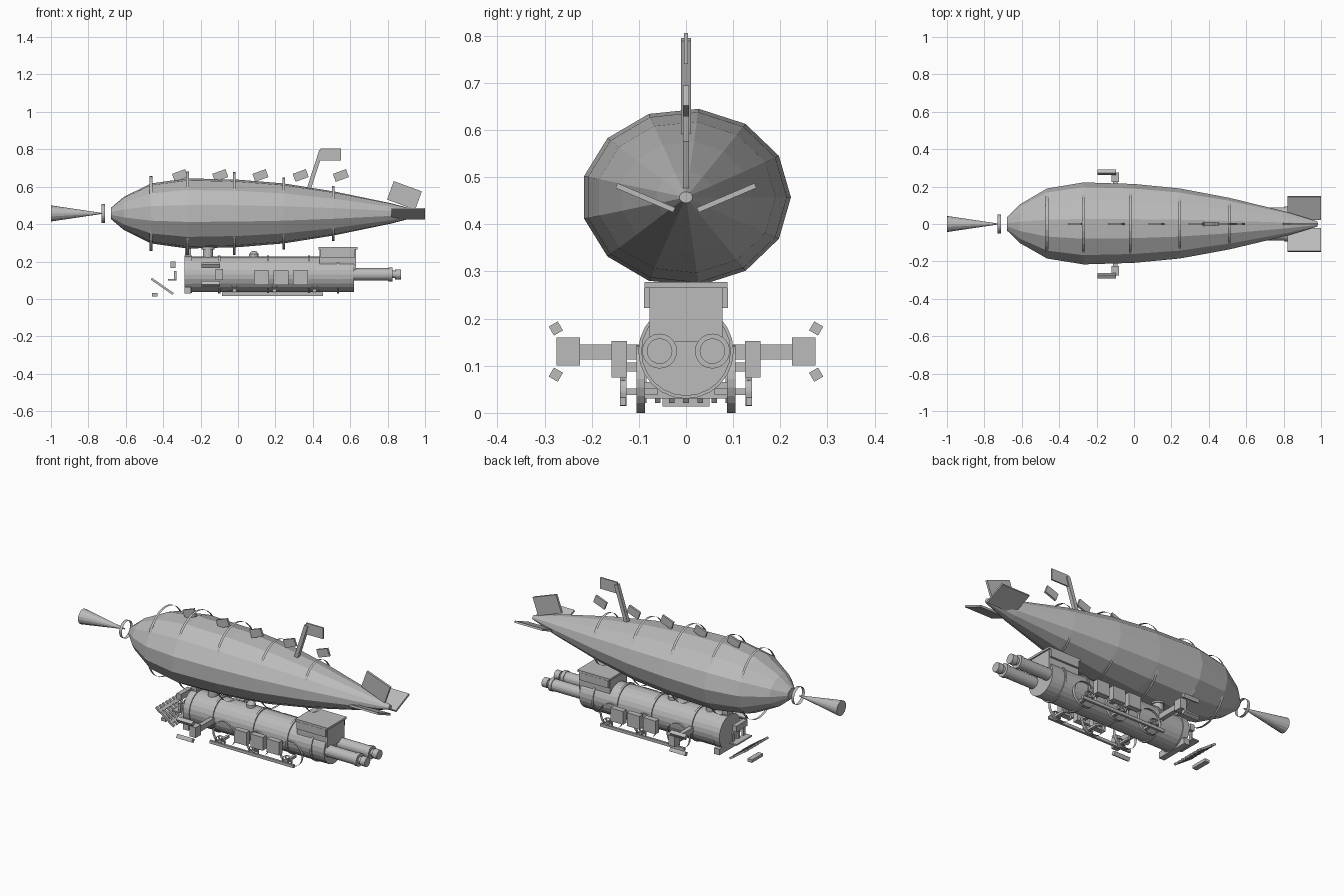
import bpy, bmesh, math
from mathutils import Euler

cube = bpy.data.objects.get("Cube")
if cube:
    bpy.data.objects.remove(cube, do_unlink=True)

grey = bpy.data.materials.new("plain_grey")
grey.use_nodes = True
COLOUR = (0.5, 0.5, 0.5, 1)
grey.diffuse_color = COLOUR
grey.node_tree.nodes["Principled BSDF"].inputs["Base Color"].default_value = COLOUR


def finish(name, bm, loc=(0, 0, 0), rot=(0, 0, 0)):
    mesh = bpy.data.meshes.new(name)
    bmesh.ops.recalc_face_normals(bm, faces=bm.faces)
    bm.to_mesh(mesh)
    bm.free()
    mesh.materials.append(grey)
    obj = bpy.data.objects.new(name, mesh)
    obj.location = loc
    obj.rotation_euler = Euler([math.radians(a) for a in rot])
    bpy.context.collection.objects.link(obj)
    return obj


def block(name, loc, size, rot=(0, 0, 0)):
    bm = bmesh.new()
    bmesh.ops.create_cube(bm, size=1)
    bmesh.ops.scale(bm, vec=size, verts=bm.verts)
    return finish(name, bm, loc, rot)


def span(name, xs, ys, zs):
    """Box given by its limits on each axis."""
    lims = (xs, ys, zs)
    return block(name, [sum(l) / 2 for l in lims], [abs(l[1] - l[0]) for l in lims])


def loft(name, stations, loc, sides, caps=True, squash=1, rot=(0, 0, 0)):
    """Rings of (position, radius) along x; squash scales the height."""
    bm = bmesh.new()
    rings = []
    for x, r in stations:
        angles = [math.tau * i / sides for i in range(sides)]
        rings.append([bm.verts.new((x, r * math.cos(a), squash * r * math.sin(a)))
                      for a in angles])
    for a, b in zip(rings, rings[1:]):
        for i in range(sides):
            j = (i + 1) % sides
            bm.faces.new((a[i], a[j], b[j], b[i]))
    if caps:
        bm.faces.new(rings[0])
        bm.faces.new(rings[-1])
    return finish(name, bm, loc, rot)


AXIS_Z = 0.457
SQUASH = 0.85
UPRIGHT = (0, -90, 0)

# Gas envelope with its thin hoops
loft("envelope", [(-0.68, 0.035), (-0.61, 0.105), (-0.465, 0.19), (-0.27, 0.2225),
                  (0, 0.214), (0.245, 0.19), (0.51, 0.14), (0.82, 0.064), (0.98, 0.014)],
     (0, 0, AXIS_Z), 13, squash=SQUASH)
for x, r in ((-0.465, 0.2), (-0.27, 0.224), (-0.02, 0.222), (0.245, 0.193), (0.51, 0.147)):
    loft("envelope_hoop", [(-0.007, r * SQUASH), (0.007, r * SQUASH)],
         (x, 0, AXIS_Z), 32, caps=False, squash=1 / SQUASH)

# Nose ring and cone
loft("nose_ring", [(-0.73, 0.05), (-0.712, 0.05)], (0, 0, AXIS_Z), 24, caps=False)
loft("nose_cone", [(-1, 0.043), (-0.73, 0.003)], (0, 0, AXIS_Z), 16)

# Pennants, mast and tail fins
for i in range(5):
    block("pennant", (-0.31 + 0.215 * i, 0, 0.66), (0.075, 0.012, 0.045), (0, -20, 0))
block("mast", (0.41, 0, 0.685), (0.022, 0.022, 0.225), (0, 18, 0))
span("mast_flag", (0.44, 0.55), (-0.004, 0.004), (0.74, 0.805))
block("tail_fin_top", (0.89, 0, 0.553), (0.16, 0.013, 0.105), (0, 20, 0))
for s in (-1, 1):
    block("tail_fin_side", (0.91, s * 0.086, 0.456), (0.18, 0.133, 0.011), (s * 23, 0, 0))

# Boiler, bands, chimney and dome
BOILER_Z = 0.131
loft("boiler", [(-0.25, 0.095), (0.62, 0.095)], (0, 0, BOILER_Z), 24)
loft("smokebox_front", [(-0.285, 0.1), (-0.245, 0.1)], (0, 0, BOILER_Z), 24)
for x in (-0.1, 0.16, 0.38, 0.535):
    loft("boiler_band", [(x - 0.006, 0.101), (x + 0.006, 0.101)], (0, 0, BOILER_Z), 24)
loft("chimney", [(0.2, 0.027), (0.265, 0.027), (0.265, 0.034), (0.278, 0.034)],
     (-0.16, 0, 0), 16, rot=UPRIGHT)
loft("steam_dome", [(0.2, 0.025), (0.24, 0.025), (0.252, 0.016), (0.257, 0.005)],
     (0.085, 0, 0), 16, rot=UPRIGHT)
span("front_lamp", (-0.283, -0.25), (-0.025, 0.025), (0.215, 0.27))
span("buffer_beam", (-0.285, -0.25), (-0.1, 0.1), (0.03, 0.065))

# Cab
span("cab", (0.435, 0.63), (-0.077, 0.077), (0.15, 0.268))
for s in (-1, 1):
    span("cab_side", (0.44, 0.625), (s * 0.077, s * 0.089), (0.222, 0.265))
span("cab_roof", (0.43, 0.638), (-0.088, 0.088), (0.265, 0.277))

# Rear exhaust pipes
for s in (-1, 1):
    loft("exhaust_pipe", [(0.55, 0.033), (0.805, 0.033), (0.805, 0.037), (0.825, 0.037),
                          (0.825, 0.02), (0.84, 0.02), (0.84, 0.027), (0.872, 0.027)],
         (0, s * 0.056, BOILER_Z), 20)

# Running gear and side thrusters
for s in (-1, 1):
    span("running_rail", (-0.085, 0.455), (s * 0.127, s * 0.14), (0.016, 0.033))
    for x in (-0.02, 0.195, 0.41):
        loft("wheel_rim", [(-0.009, 0.072), (0.009, 0.072)], (x, s * 0.096, 0.072),
             24, caps=False, rot=(0, 0, 90))
        loft("crank_rim", [(-0.007, 0.03), (0.007, 0.03)], (x, s * 0.133, 0.045),
             16, caps=False, rot=(0, 0, 90))
        for a in (0, 60, 120):
            block("wheel_spoke", (x, s * 0.133, 0.045), (0.06, 0.008, 0.005), (0, a, 0))
        span("axle", (x - 0.008, x + 0.008), (s * 0.06, s * 0.14), (0.038, 0.052))
    for x in (0.125, 0.23, 0.335):
        span("side_box", (x - 0.04, x + 0.04), (s * 0.125, s * 0.158), (0.075, 0.152))
        span("side_box_bracket", (x - 0.01, x + 0.01), (s * 0.09, s * 0.126), (0.088, 0.107))
    span("thruster_arm", (-0.113, -0.087), (s * 0.085, s * 0.228), (0.113, 0.145))
    span("thruster_box", (-0.12, -0.08), (s * 0.225, s * 0.275), (0.1, 0.16))
    for up in (-1, 1):
        block("thruster_blade", (-0.145, s * 0.276, 0.13 + up * 0.049),
              (0.1, 0.022, 0.022), (-s * up * 30, 0, 0))

# Slatted guard ahead of the boiler
for i in range(7):
    y = -0.09 + 0.03 * i
    block("guard_slat", (-0.405, y, 0.067), (0.142, 0.012, 0.012), (0, 35, 0))
for x, z in ((-0.44, 0.092), (-0.37, 0.043)):
    block("guard_crossbar", (x, 0, z), (0.018, 0.2, 0.01), (0, 35, 0))
span("guard_step", (-0.46, -0.43), (-0.05, 0.05), (0.014, 0.031))
span("upper_bar", (-0.36, -0.333), (-0.05, 0.05), (0.165, 0.2))
for y in (-0.05, 0, 0.05):
    span("lattice_post", (-0.341, -0.329), (y - 0.008, y + 0.008), (0.1, 0.15))
span("lattice_bar", (-0.375, -0.329), (-0.07, 0.07), (0.098, 0.106))
